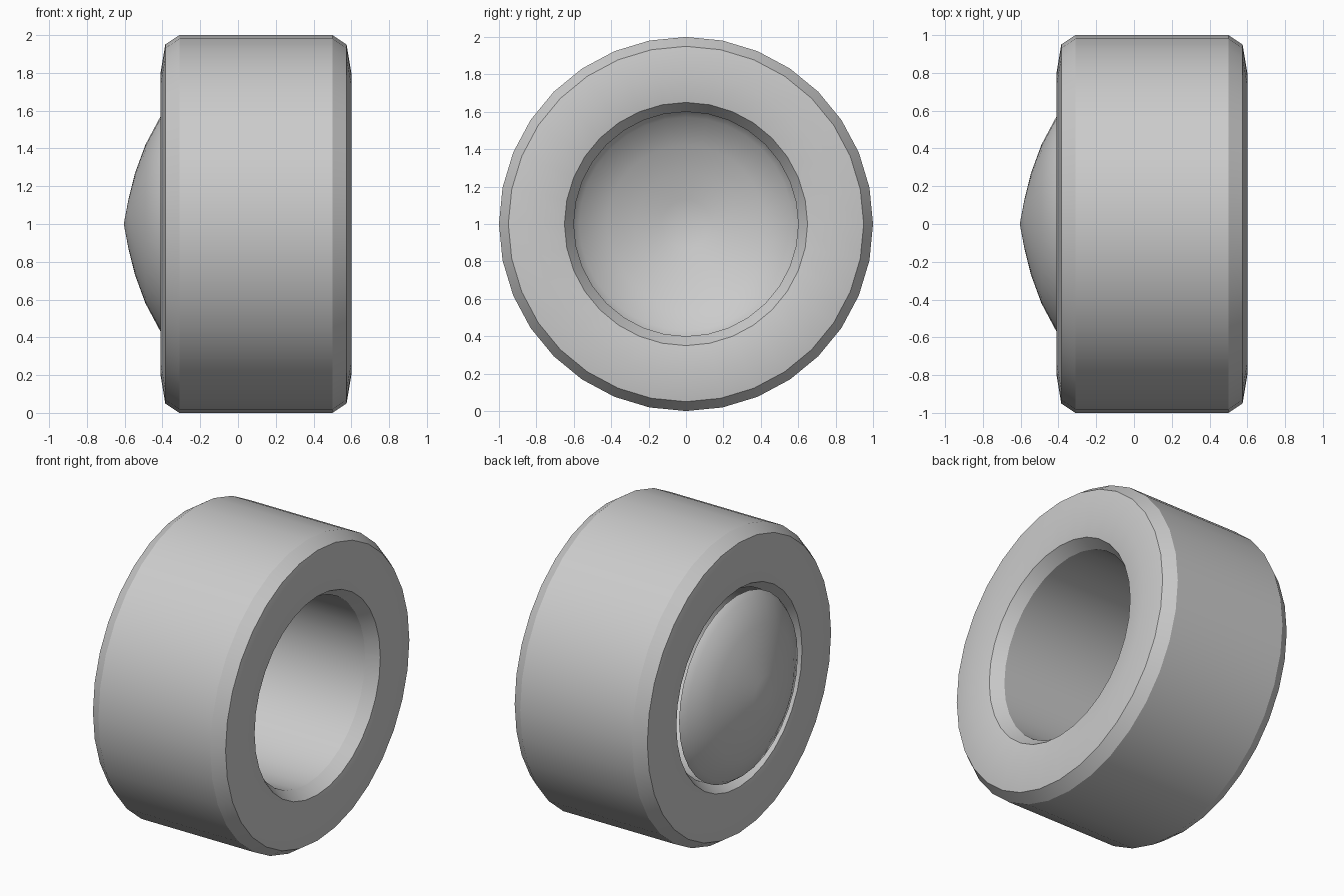
import bpy, bmesh, math

if "Cube" in bpy.data.objects:
    bpy.data.objects.remove(bpy.data.objects["Cube"])

SIDES = 32
grey = bpy.data.materials.new("plain_grey")
grey.diffuse_color = (0.6, 0.6, 0.6, 1)
grey.use_nodes = True
grey.node_tree.nodes["Principled BSDF"].inputs["Base Color"].default_value = grey.diffuse_color


def lathe(name, profile, closed):
    """Spin (x, radius) points around the x axis at z = 1."""
    bm = bmesh.new()
    verts = [bm.verts.new((x, 0, r)) for x, r in profile]
    pairs = list(zip(verts, verts[1:]))
    if closed:
        pairs.append((verts[-1], verts[0]))
    edges = [bm.edges.new(p) for p in pairs]
    bmesh.ops.spin(bm, geom=verts + edges, cent=(0, 0, 0), axis=(1, 0, 0),
                   angle=2 * math.pi, steps=SIDES, use_duplicate=False)
    bmesh.ops.remove_doubles(bm, verts=bm.verts, dist=0.0005)
    bmesh.ops.recalc_face_normals(bm, faces=bm.faces)
    if not closed:
        # open shell: its outside faces -x
        if sum(f.normal.x for f in bm.faces) > 0:
            bmesh.ops.reverse_faces(bm, faces=bm.faces)
    mesh = bpy.data.meshes.new(name)
    bm.to_mesh(mesh)
    bm.free()
    mesh.materials.append(grey)
    obj = bpy.data.objects.new(name, mesh)
    obj.location.z = 1
    bpy.context.collection.objects.link(obj)
    bpy.ops.object.select_all(action='DESELECT')
    obj.select_set(True)
    bpy.context.view_layer.objects.active = obj
    bpy.ops.object.shade_smooth_by_angle(angle=math.radians(30))
    return obj


# Thick ring with chamfered rims, mirrored about its middle plane
MID = 0.095
half = [(0.405, 1.0), (0.48, 0.95), (0.505, 0.8), (0.48, 0.65), (0.405, 0.6)]
ring = [(MID + x, r) for x, r in half] + [(MID - x, r) for x, r in reversed(half)]
lathe("ring_body", ring, True)

# Thin domed cap closing the bore on the -x side
dome = [(-0.605, 0), (-0.58, 0.13), (-0.545, 0.27), (-0.49, 0.42),
        (-0.41, 0.57), (-0.37, 0.6)]
lathe("domed_cap", dome, False)
